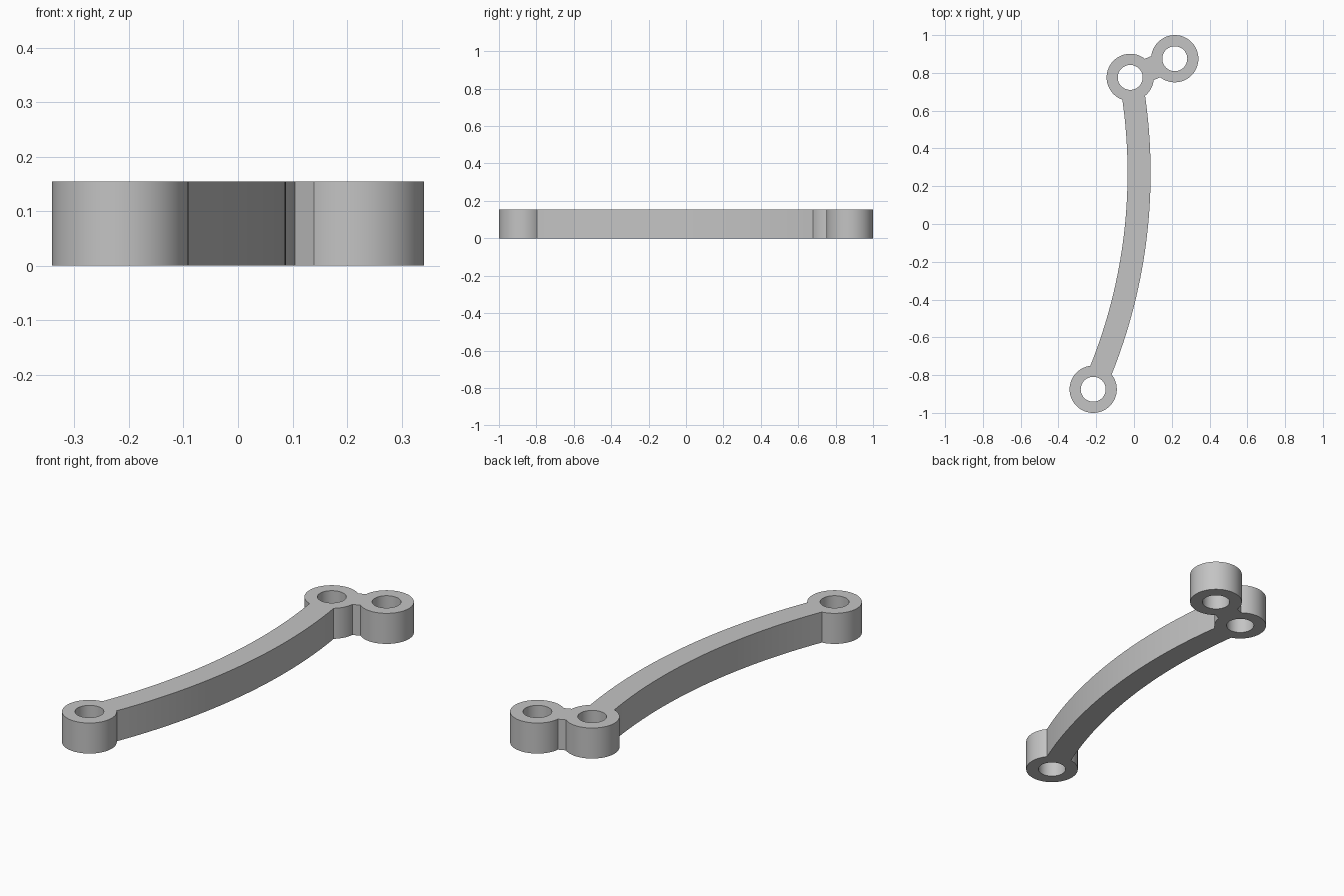
import bpy, bmesh
from math import acos, asin, atan2, cos, sin, pi, tau
from mathutils import Vector

if "Cube" in bpy.data.objects:
    bpy.data.objects.remove(bpy.data.objects["Cube"], do_unlink=True)

HEIGHT = 0.154
BOSS_R, HOLE_R, HALF_W = 0.125, 0.066, 0.061
END = Vector((-0.216, -0.875))       # boss at the far end of the arm
ELBOW = Vector((-0.02, 0.776))       # boss where arm and link meet
TIP = Vector((0.216, 0.875))         # boss at the end of the link
ARM_R = 2.8
ARM_C = Vector((0.027 - ARM_R, 0.27))  # centre of the arm's bend


def arc(centre, radius, start, stop, steps):
    return [centre + radius * Vector((cos(a), sin(a)))
            for a in (start + (stop - start) * i / steps for i in range(steps + 1))]


def angle(frm, to):
    return atan2(to.y - frm.y, to.x - frm.x)


def arm_edge(radius):
    """One curved side of the arm, trimmed where it meets the two bosses."""
    def offset(boss):
        d = (boss - ARM_C).length
        return acos((d * d + radius * radius - BOSS_R ** 2) / (2 * d * radius))
    return arc(ARM_C, radius, angle(ARM_C, END) + offset(END),
               angle(ARM_C, ELBOW) - offset(ELBOW), 32)


def boss_arc(boss, start, stop, steps):
    """Counter-clockwise boss wall between two angles."""
    return arc(boss, BOSS_R, start, start + (stop - start) % tau, steps)


# Outline: arm side, elbow, link, tip, link, elbow, arm side, end boss
outer, inner = arm_edge(ARM_R + HALF_W), arm_edge(ARM_R - HALF_W)
link = angle(ELBOW, TIP)
spread = asin(HALF_W / BOSS_R)
outline = outer[:-1]
outline += boss_arc(ELBOW, angle(ELBOW, outer[-1]), link - spread, 16)
outline += boss_arc(TIP, link + pi + spread, link + pi - spread, 56)
outline += boss_arc(ELBOW, link + spread, angle(ELBOW, inner[-1]), 36)
outline += inner[-2::-1]
outline += boss_arc(END, angle(END, inner[0]), angle(END, outer[0]), 56)[1:-1]
holes = [arc(c, HOLE_R, 0, tau, 48)[:-1] for c in (END, ELBOW, TIP)]

# Filled flat curve, extruded to the full height
curve = bpy.data.curves.new("curved_link_arm", "CURVE")
curve.dimensions = "2D"
curve.fill_mode = "BOTH"
curve.extrude = HEIGHT / 2
for loop in [outline] + holes:
    spline = curve.splines.new("POLY")
    spline.points.add(len(loop) - 1)
    for point, p in zip(spline.points, loop):
        point.co = (p.x, p.y, 0, 1)
    spline.use_cyclic_u = True

arm = bpy.data.objects.new("curved_link_arm", curve)
bpy.context.collection.objects.link(arm)
bpy.ops.object.select_all(action="DESELECT")
arm.select_set(True)
bpy.context.view_layer.objects.active = arm
bpy.ops.object.convert(target="MESH")
arm = bpy.context.object

# Weld caps to walls and stand the part on the ground
bm = bmesh.new()
bm.from_mesh(arm.data)
bmesh.ops.remove_doubles(bm, verts=bm.verts, dist=0.0001)
bmesh.ops.translate(bm, verts=bm.verts, vec=(0, 0, HEIGHT / 2))
bmesh.ops.recalc_face_normals(bm, faces=bm.faces)
bm.to_mesh(arm.data)
bm.free()
bpy.ops.object.shade_smooth_by_angle(angle=pi / 6)

# Plain grey finish
grey = bpy.data.materials.new("light_grey")
grey.use_nodes = True
colour = (0.55, 0.55, 0.55, 1)
grey.diffuse_color = colour
grey.node_tree.nodes["Principled BSDF"].inputs["Base Color"].default_value = colour
arm.data.materials.clear()
arm.data.materials.append(grey)
